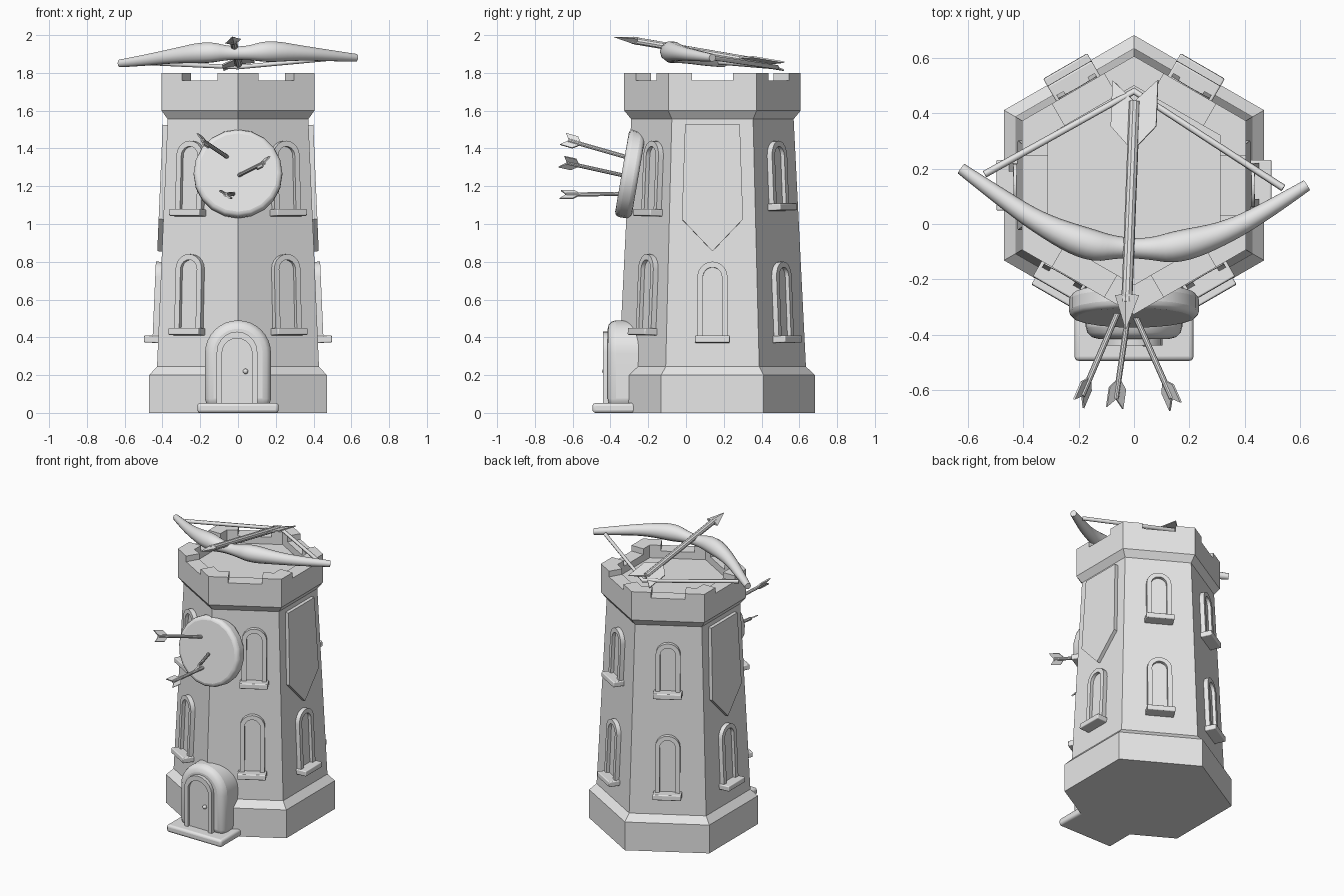
import bpy, bmesh
from math import sin, cos, pi, radians, sqrt
from mathutils import Matrix, Vector

if "Cube" in bpy.data.objects:
    bpy.data.objects.remove(bpy.data.objects["Cube"])

stone = bpy.data.materials.new("plain_grey")
stone.use_nodes = True
stone.diffuse_color = (0.8, 0.8, 0.8, 1)
stone.node_tree.nodes["Principled BSDF"].inputs["Base Color"].default_value = (0.8, 0.8, 0.8, 1)

CY = 0.14           # tower axis
LEAN = -0.043       # backward lean of the walls
AP = sqrt(3) / 2    # apothem of a unit hexagon


def finish(name, bm, matrix=None, bevel=0, smooth=True):
    if matrix:
        bm.transform(matrix)
    bmesh.ops.recalc_face_normals(bm, faces=bm.faces)
    mesh = bpy.data.meshes.new(name)
    bm.to_mesh(mesh)
    bm.free()
    mesh.materials.append(stone)
    obj = bpy.data.objects.new(name, mesh)
    bpy.context.collection.objects.link(obj)
    if bevel:
        mod = obj.modifiers.new("Bevel", "BEVEL")
        mod.width, mod.segments, mod.limit_method = bevel, 3, "ANGLE"
        mod.angle_limit = radians(40)
    if smooth:
        bpy.ops.object.select_all(action="DESELECT")
        obj.select_set(True)
        bpy.context.view_layer.objects.active = obj
        bpy.ops.object.shade_smooth_by_angle(angle=radians(32))
    return obj


def prism(name, outline, y0, y1, matrix=None, bevel=0):
    """Extrude an x-z outline along y."""
    bm = bmesh.new()
    a = [bm.verts.new((x, y0, z)) for x, z in outline]
    b = [bm.verts.new((x, y1, z)) for x, z in outline]
    bm.faces.new(a)
    bm.faces.new(b[::-1])
    for i in range(len(a)):
        j = (i + 1) % len(a)
        bm.faces.new((a[i], b[i], b[j], a[j]))
    return finish(name, bm, matrix, bevel)


def arch(w, h, z=0, n=10):
    r = w / 2
    return [(-r, z)] + [(-r * cos(pi * i / n), h - r + r * sin(pi * i / n))
                        for i in range(n + 1)] + [(r, z)]


def arch_frame(name, outer, inner, y0, y1, matrix):
    """Open arched band between two matching outlines."""
    bm = bmesh.new()
    rings = [[bm.verts.new((x, y, z)) for x, z in line]
             for line, y in ((outer, y1), (outer, y0), (inner, y0), (inner, y1))]
    for k in range(4):
        p, q = rings[k], rings[(k + 1) % 4]
        for i in range(len(p) - 1):
            bm.faces.new((p[i], p[i + 1], q[i + 1], q[i]))
    for end in (0, -1):
        bm.faces.new([ring[end] for ring in rings])
    finish(name, bm, matrix)


def box(w, z0, z1):
    return [(-w, z0), (w, z0), (w, z1), (-w, z1)]


def wall_matrix(angle, z, shift=0):
    """Place a part facing -y onto the wall whose normal has this angle."""
    apothem = AP * (0.495 - 0.065 * (z - 0.245) / 1.31)
    return (Matrix.Translation((0, CY, z)) @ Matrix.Rotation(radians(angle + 90), 4, "Z")
            @ Matrix.Translation((shift, -apothem, 0)) @ Matrix.Rotation(LEAN, 4, "X"))


def hexagon(r):
    return [Vector((r * cos(pi / 2 + i * pi / 3), CY + r * sin(pi / 2 + i * pi / 3), 0))
            for i in range(6)]


# Tower body: hexagonal plinth, tapering wall, parapet and sunken roof floor
profile = [(0.543, 0), (0.543, 0.2), (0.495, 0.245), (0.43, 1.555),
           (0.467, 1.6), (0.467, 1.76), (0.36, 1.76), (0.36, 1.71)]
bm = bmesh.new()
rings = [[bm.verts.new(p + Vector((0, 0, z))) for p in hexagon(r)] for r, z in profile]
for p, q in zip(rings, rings[1:]):
    for i in range(6):
        j = (i + 1) % 6
        bm.faces.new((p[i], p[j], q[j], q[i]))
bm.faces.new(rings[0])
bm.faces.new(rings[-1])
finish("tower", bm, smooth=False)

# Merlons wrap the six corners of the parapet
outer, inner = hexagon(0.467), hexagon(0.36)
for i in range(6):
    c, nxt, prv = outer[i], outer[(i + 1) % 6], outer[i - 1]
    legs = []
    for other in (nxt, prv):
        p = c + (other - c).normalized() * 0.125
        mid = (c + other) / 2
        inward = (Vector((0, CY, 0)) - mid).normalized() * (0.107 * AP)
        legs.append((p, p + inward))
    loop = [c, legs[0][0], legs[0][1], inner[i], legs[1][1], legs[1][0]]
    bm = bmesh.new()
    face = bm.faces.new([bm.verts.new(p + Vector((0, 0, 1.755))) for p in loop])
    top = bmesh.ops.extrude_face_region(bm, geom=[face])["geom"]
    bmesh.ops.translate(bm, vec=(0, 0, 0.045),
                        verts=[v for v in top if isinstance(v, bmesh.types.BMVert)])
    finish(f"merlon_{i + 1}", bm, smooth=False)


# Windows: arched frame, recessed pane and sill
def window(name, angle, z, h, shift=0):
    m = wall_matrix(angle, z, shift)
    arch_frame(name + "_frame", arch(0.16, h), arch(0.1, h - 0.03), -0.03, 0.01, m)
    prism(name + "_pane", arch(0.11, h - 0.03), -0.008, 0.01, m)
    prism(name + "_sill", box(0.092, 0, 0.037), -0.075, 0.01, m, 0.006)


for side, s in (("left", 1), ("right", -1)):
    back, front = 90 - 30 * s, -90 + 30 * s
    window(f"back_{side}_lower_window", back, 0.37, 0.43)
    window(f"back_{side}_upper_window", back, 1.07, 0.37)
    window(f"front_{side}_lower_window", front, 0.41, 0.43, 0.05 * s)
    window(f"front_{side}_upper_window", front, 1.04, 0.4, 0.06 * s)
    side_angle = 90 - 90 * s
    window(f"{side}_lower_window", side_angle, 0.37, 0.43)
    # Hanging pointed banner
    prism(f"{side}_banner", [(-0.145, 0.67), (-0.162, 0.17), (0, 0), (0.162, 0.17), (0.145, 0.67)],
          -0.025, 0.01, wall_matrix(side_angle, 0.855))

# Doorway
prism("door_surround", arch(0.35, 0.49, 0.03, 16), -0.415, -0.1, bevel=0.045)
arch_frame("door_frame", arch(0.215, 0.43, 0.05), arch(0.16, 0.395, 0.05), -0.44, -0.4,
           Matrix.Translation((-0.005, 0, 0)))
prism("door", arch(0.165, 0.395, 0.05), -0.421, -0.4, Matrix.Translation((-0.005, 0, 0)))
prism("door_step", box(0.215, 0, 0.052), -0.495, -0.25, bevel=0.016)
bm = bmesh.new()
bmesh.ops.create_uvsphere(bm, u_segments=12, v_segments=8, radius=0.014)
finish("door_knob", bm, Matrix.Translation((0.04, -0.43, 0.22)))

# Round archery target
disc = [(0.235 * cos(i * pi / 10), 0.235 * sin(i * pi / 10)) for i in range(20)]
prism("target", disc, -0.045, 0.045,
      Matrix.Translation((0, -0.295, 1.265)) @ Matrix.Rotation(-0.17, 4, "X"), 0.025)


# Arrows: shaft, notched flat fletching and optional head
def arrow(name, tail, tip, r, length, w, roll, head=0):
    tail, tip = Vector(tail), Vector(tip)
    d = tip - tail
    m = (Matrix.Translation(tail) @ d.to_track_quat("Z", "Y").to_matrix().to_4x4()
         @ Matrix.Rotation(radians(roll), 4, "Z"))
    bm = bmesh.new()
    start, end = length * 0.3, d.length - head * 0.8
    bmesh.ops.create_cone(bm, cap_ends=True, segments=10, radius1=r, radius2=r, depth=end - start)
    finish(name + "_shaft", bm, m @ Matrix.Translation((0, 0, (start + end) / 2)))
    prism(name + "_fletching", [(-w, 0), (0, length * 0.3), (w, 0), (w, length * 0.65),
                                (0, length), (-w, length * 0.65)], -0.004, 0.004, m)
    if head:
        bm = bmesh.new()
        bmesh.ops.create_cone(bm, cap_ends=True, segments=4, radius1=0.045, radius2=0, depth=head)
        finish(name + "_head", bm, m @ Matrix.Translation((0, 0, d.length - head / 2))
               @ Matrix.Diagonal((1, 0.5, 1, 1)), smooth=False)


arrow("target_arrow_1", (-0.2, -0.65, 1.45), (-0.05, -0.3, 1.35), 0.011, 0.11, 0.038, 55)
arrow("target_arrow_2", (0.15, -0.66, 1.33), (-0.01, -0.3, 1.25), 0.011, 0.11, 0.038, -50)
arrow("target_arrow_3", (-0.07, -0.665, 1.155), (-0.02, -0.32, 1.16), 0.011, 0.11, 0.036, 35)
arrow("bow_arrow", (0.005, 0.52, 1.835), (-0.03, -0.385, 1.99), 0.02, 0.26, 0.085, 15, 0.13)


# Bow limbs and string, as curves with varying thickness
def rod(name, points, kind="NURBS", sides=3):
    curve = bpy.data.curves.new(name, "CURVE")
    curve.dimensions = "3D"
    curve.bevel_depth, curve.bevel_resolution, curve.use_fill_caps = 1, sides, True
    curve.resolution_u = 5
    spline = curve.splines.new(kind)
    spline.points.add(len(points) - 1)
    for p, (x, y, z, r) in zip(spline.points, points):
        p.co, p.radius = (x, y, z, 1), r
    if kind == "NURBS":
        spline.order_u, spline.use_endpoint_u = 3, True
    spline.use_smooth = True
    curve.materials.append(stone)
    bpy.context.collection.objects.link(bpy.data.objects.new(name, curve))


rod("bow", [(-0.625, 0.2, 1.85, 0.021), (-0.5, 0.11, 1.865, 0.03), (-0.34, 0, 1.89, 0.04),
            (-0.16, -0.08, 1.91, 0.062), (-0.05, -0.085, 1.905, 0.037), (0.05, -0.09, 1.905, 0.037),
            (0.16, -0.085, 1.915, 0.062), (0.34, -0.03, 1.905, 0.04), (0.5, 0.06, 1.89, 0.03),
            (0.625, 0.14, 1.88, 0.021)])
rod("bow_string", [(-0.54, 0.18, 1.855, 0.013), (0, 0.48, 1.83, 0.013), (0.54, 0.13, 1.88, 0.013)],
    "POLY", 1)
